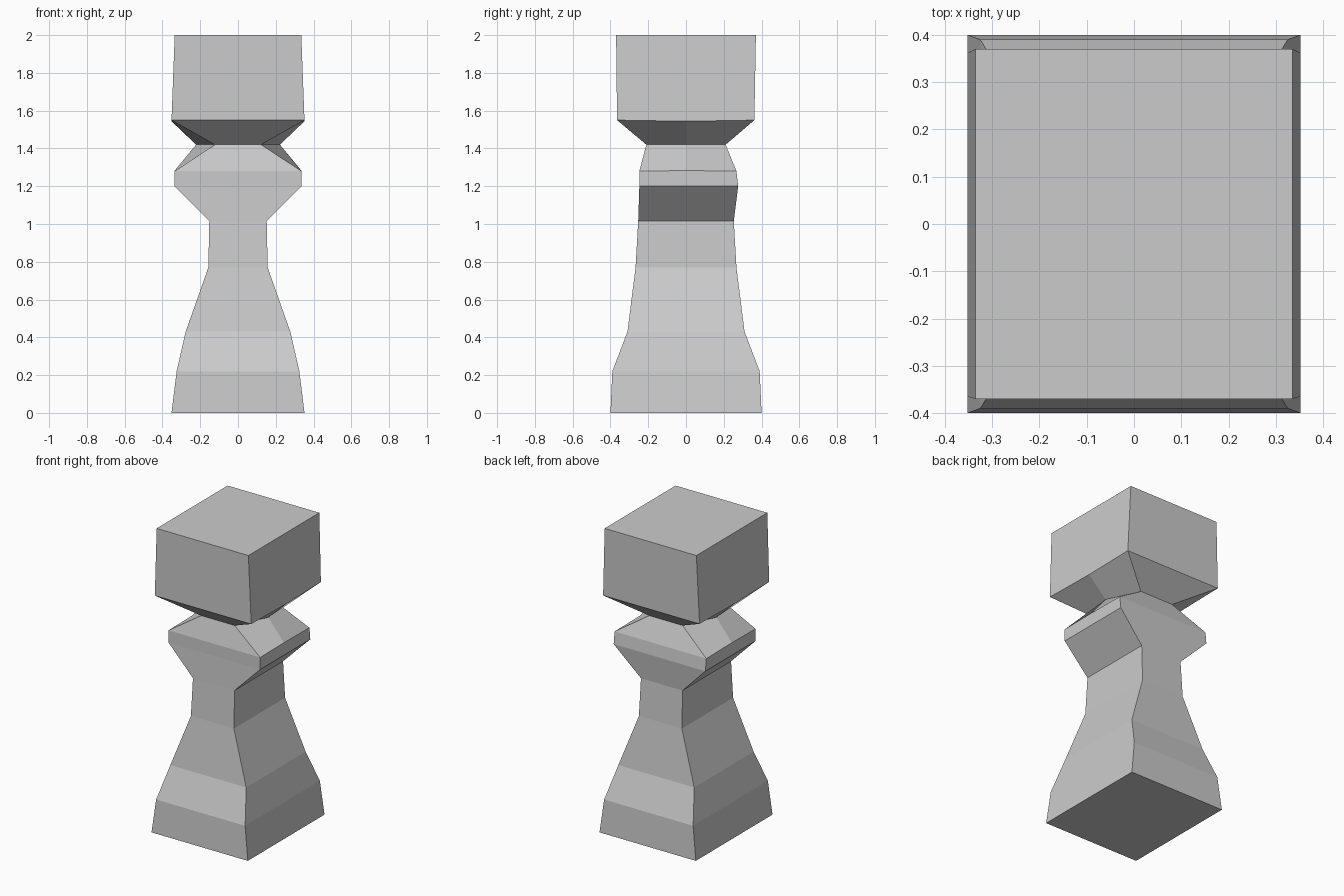
import bpy
import bmesh

if "Cube" in bpy.data.objects:
    bpy.data.objects.remove(bpy.data.objects["Cube"])


def loft(name, sections):
    """Skin six-sided rings: rectangles whose left and right sides have a midpoint."""
    bm = bmesh.new()
    rings = []
    for z, corner_x, side_x, front, back, dip in sections:
        points = [(-corner_x, front, z), (corner_x, front, z), (side_x, 0, z - dip),
                  (corner_x, back, z), (-corner_x, back, z), (-side_x, 0, z - dip)]
        rings.append([bm.verts.new(p) for p in points])
    for low, high in zip(rings, rings[1:]):
        for i in range(6):
            j = (i + 1) % 6
            bm.faces.new((low[i], low[j], high[j], high[i]))
    bm.faces.new(rings[0][::-1])
    bm.faces.new(rings[-1])
    bmesh.ops.recalc_face_normals(bm, faces=bm.faces)
    mesh = bpy.data.meshes.new(name)
    bm.to_mesh(mesh)
    bm.free()
    obj = bpy.data.objects.new(name, mesh)
    bpy.context.collection.objects.link(obj)
    return obj


# Base, stem, collar, pinched neck and block head in one continuous skin
# z, corner half width, side half width, front y, back y, side dip
loft("pawn_body", [
    (0.00, 0.352, 0.352, -0.40, 0.40, 0),
    (0.22, 0.325, 0.325, -0.39, 0.39, 0),
    (0.43, 0.277, 0.277, -0.31, 0.31, 0),
    (0.77, 0.157, 0.157, -0.267, 0.267, 0),
    (1.015, 0.152, 0.152, -0.253, 0.253, 0),
    (1.20, 0.335, 0.335, -0.247, 0.276, 0),
    (1.28, 0.335, 0.335, -0.247, 0.267, -0.003),
    (1.42, 0.122, 0.222, -0.21, 0.21, 0),
    (1.55, 0.352, 0.352, -0.365, 0.362, 0.006),
    (2.00, 0.335, 0.335, -0.37, 0.37, 0),
])
